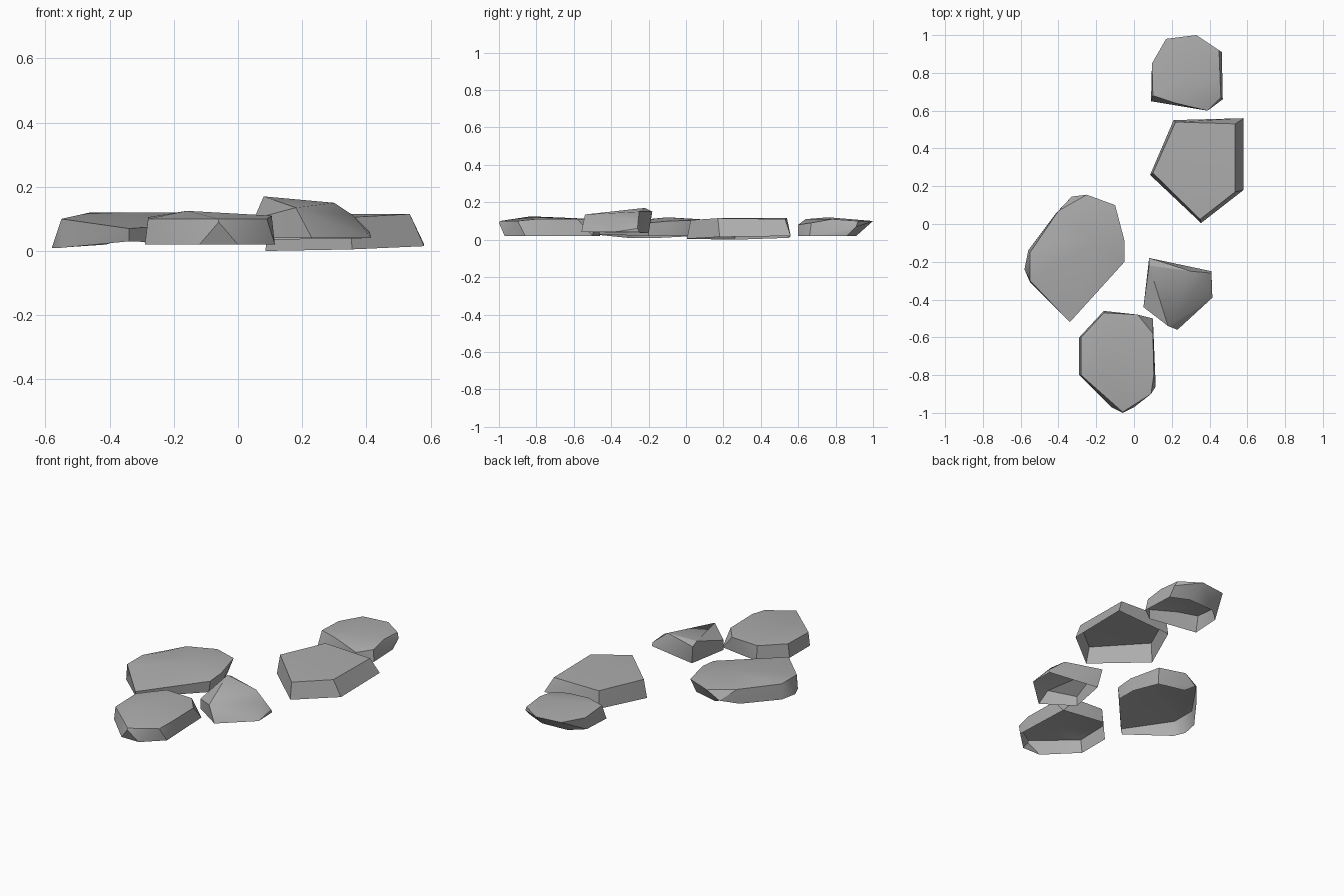
import bpy
import bmesh
import math

cube = bpy.data.objects.get("Cube")
if cube:
    bpy.data.objects.remove(cube, do_unlink=True)


def make_material(name, colour):
    material = bpy.data.materials.new(name)
    material.use_nodes = True
    material.diffuse_color = colour
    material.node_tree.nodes["Principled BSDF"].inputs["Base Color"].default_value = colour
    return material


stone_grey = make_material("stone grey", (0.42, 0.42, 0.42, 1))


def make_stone(name, crown, foot):
    """Chiselled shell, open underneath, around crown and foot corners in hundredths."""
    shell = bmesh.new()
    for corner in crown + foot:
        shell.verts.new([value / 100 for value in corner])

    # Wrap the corners in flat facets
    hull = bmesh.ops.convex_hull(shell, input=shell.verts[:])
    spare = {item for key in ("geom_interior", "geom_unused") for item in hull[key]
             if isinstance(item, bmesh.types.BMVert)}
    bmesh.ops.delete(shell, geom=list(spare), context="VERTS")
    bmesh.ops.recalc_face_normals(shell, faces=shell.faces[:])

    # Open the underside where the stone rests on the ground
    shell.normal_update()
    underside = [face for face in shell.faces if face.normal.z < -0.8]
    bmesh.ops.delete(shell, geom=underside, context="FACES")

    # Merge coplanar triangles into clean facets
    bmesh.ops.dissolve_limit(shell, angle_limit=math.radians(1),
                             verts=shell.verts[:], edges=shell.edges[:])

    mesh = bpy.data.meshes.new(name)
    shell.to_mesh(mesh)
    shell.free()
    mesh.materials.append(stone_grey)
    mesh.shade_smooth()
    mesh.set_sharp_from_angle(angle=math.radians(30))
    stone = bpy.data.objects.new(name, mesh)
    bpy.context.scene.collection.objects.link(stone)
    return stone


# Rounded stone at the front of the path
make_stone(
    "front_stone",
    crown=[(-16, -47, 11), (2, -48, 11), (10, -58, 11), (10.5, -80, 11), (9, -90, 10),
           (-6, -99.5, 10), (-28, -80, 10), (-28, -60, 10.5), (-16, -83, 12.5)],
    foot=[(-16, -46, 2), (10, -50, 2), (11.5, -86, 2), (0, -97, 2),
          (-12, -97, 2), (-29, -80, 2), (-29, -60, 2), (-6, -100, 9)],
)

# Small peaked stone beside it
make_stone(
    "small_stone",
    crown=[(8, -22, 17), (18, -54, 13.5), (30, -25, 15), (5, -44, 10),
           (8, -18, 15), (36, -30, 11), (41, -26, 6)],
    foot=[(5, -44, 4), (23, -56, 4), (41.5, -39, 4), (41, -25, 4), (10, -20, 3.5)],
)

# Large leaf-shaped stone on one side
make_stone(
    "large_stone",
    crown=[(-55, -30, 10), (-55, -15, 10), (-40, 7, 11), (-25, 15.5, 10), (-10, 10, 10.5),
           (-5, -9, 10), (-5, -20, 9), (-34, -52, 7), (-46, -10, 12), (-20, -10, 12)],
    foot=[(-58, -24, 1), (-55, -31, 1), (-34, -51, 3), (-6, -20, 2), (-6, -8, 2),
          (-12, 7, 2), (-28, 11, 2), (-33, 14.5, 5), (-41, 6, 2), (-56, -14, 1)],
)

# Five-sided stone with flared walls
make_stone(
    "five_sided_stone",
    crown=[(10, 27, 11.5), (22, 54, 11.5), (53.5, 53, 11), (53.5, 17, 11.5), (35, 2.5, 10.5)],
    foot=[(8.5, 26, 0), (21, 55, 1), (58, 56, 2), (58, 18, 1.5), (35.5, 0.5, 0.5)],
)

# Rounded stone at the back, undercut behind
make_stone(
    "back_stone",
    crown=[(10, 68, 11), (9.5, 85, 10), (17, 98, 10), (33, 100, 10), (45, 92, 10),
           (45.5, 78, 11), (46, 67, 9), (39, 60, 8), (22, 64, 11), (28, 76, 12)],
    foot=[(9, 65, 2), (22, 63, 2), (39, 60, 2), (47, 66, 2), (46.5, 91, 7),
          (46, 86, 2), (35, 91, 2), (18, 90, 2), (10, 83, 2)],
)
